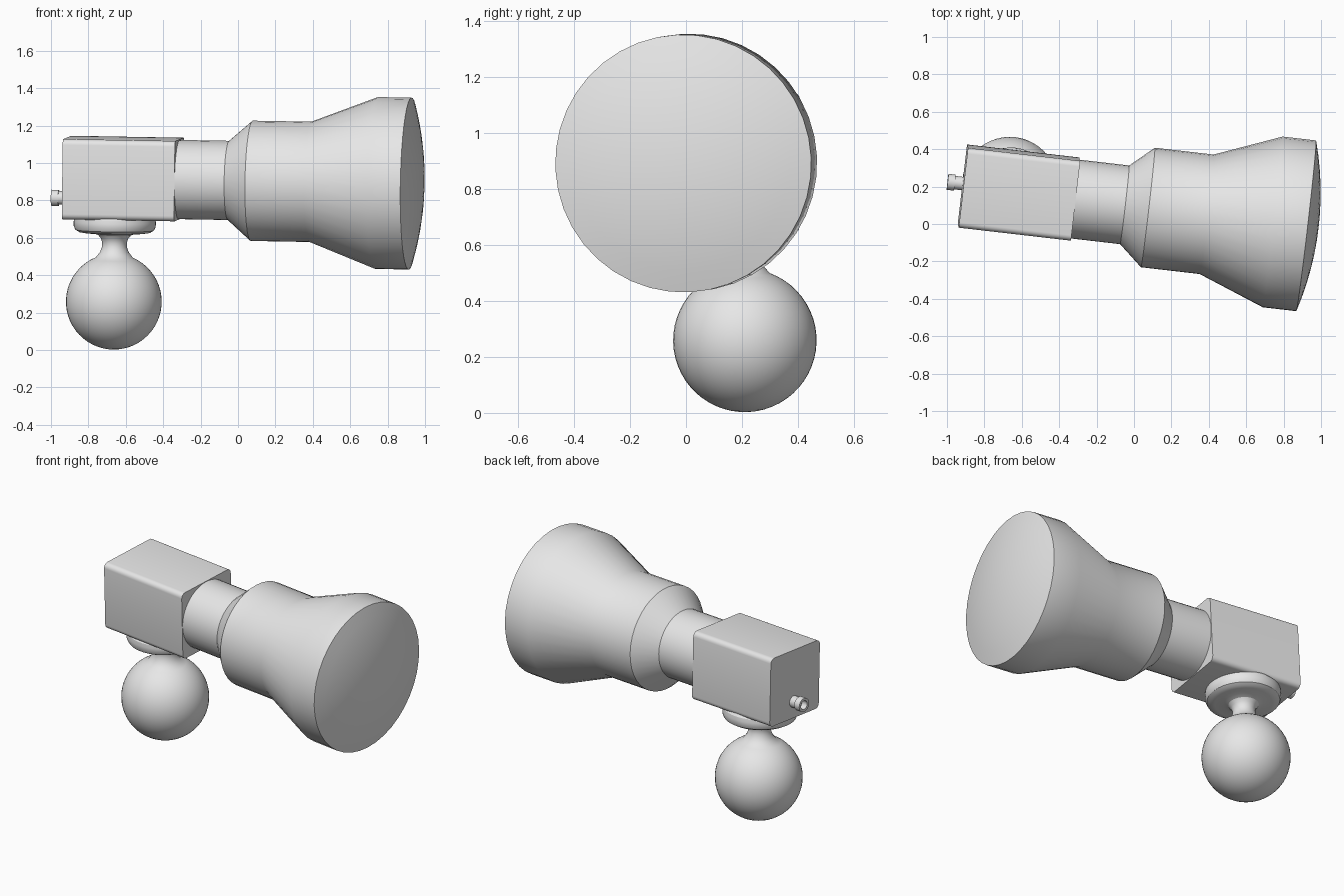
import bpy, bmesh
from math import sin, cos, pi, radians, asin
from mathutils import Matrix

if "Cube" in bpy.data.objects:
    bpy.data.objects.remove(bpy.data.objects["Cube"], do_unlink=True)

grey = bpy.data.materials.new("light grey")
grey.use_nodes = True
grey.diffuse_color = (0.8, 0.8, 0.8, 1)
grey.node_tree.nodes["Principled BSDF"].inputs["Base Color"].default_value = (0.8, 0.8, 0.8, 1)

# Slightly turned, dipped and rolled frame of the whole camera, centred in the body
FRAME = (Matrix.Translation((-0.615, 0.168, 0.917))
         @ Matrix.Rotation(radians(-6.6), 4, 'Z')
         @ Matrix.Rotation(radians(1.0), 4, 'Y')
         @ Matrix.Rotation(radians(2.7), 4, 'X'))
ALONG_X = Matrix.Rotation(pi / 2, 4, 'Y')


def finish(name, bm, local):
    bmesh.ops.recalc_face_normals(bm, faces=bm.faces)
    mesh = bpy.data.meshes.new(name)
    bm.to_mesh(mesh)
    bm.free()
    mesh.materials.append(grey)
    obj = bpy.data.objects.new(name, mesh)
    bpy.context.collection.objects.link(obj)
    obj.matrix_world = FRAME @ local
    bpy.ops.object.select_all(action='DESELECT')
    obj.select_set(True)
    bpy.context.view_layer.objects.active = obj
    bpy.ops.object.shade_smooth_by_angle(angle=radians(30))
    return obj


def revolve(name, profile, local, sides):
    """Turn a (radius, height) profile around local z; radius 0 makes a pole."""
    bm = bmesh.new()
    rings = []
    for r, z in profile:
        count = sides if r > 0 else 1
        rings.append([bm.verts.new((r * cos(2 * pi * i / sides), r * sin(2 * pi * i / sides), z))
                      for i in range(count)])
    for a, b in zip(rings, rings[1:]):
        for i in range(sides):
            j = (i + 1) % sides
            quad = [a[i % len(a)], a[j % len(a)], b[j % len(b)], b[i % len(b)]]
            bm.faces.new(list(dict.fromkeys(quad)))
    return finish(name, bm, local)


# Body: box with rounded long edges
bm = bmesh.new()
bmesh.ops.create_cube(bm, size=1, matrix=Matrix.Diagonal((0.604, 0.43, 0.43, 1)))
long_edges = [e for e in bm.edges if abs(e.verts[0].co.x - e.verts[1].co.x) > 0.1]
bmesh.ops.bevel(bm, geom=long_edges, offset=0.03, segments=5, profile=0.5, affect='EDGES')
finish("camera_body", bm, Matrix.Identity(4))

# Barrel between body and hood
revolve("lens_barrel", [(0, 0.25), (0.212, 0.25), (0.212, 0.6), (0, 0.6)], ALONG_X, 40)

# Flared hood with a gently domed front glass
RIM, RISE, FRONT = 0.46, 0.067, 1.546
dome_radius = (RIM ** 2 + RISE ** 2) / (2 * RISE)
half_angle = asin(RIM / dome_radius)
dome = [(dome_radius * sin(half_angle * k / 6),
         FRONT + RISE - dome_radius * (1 - cos(half_angle * k / 6))) for k in range(5, -1, -1)]
revolve("lens_hood", [(0, 0.569), (0.212, 0.569), (0.322, 0.694), (0.322, 1.01),
                      (RIM, 1.366), (RIM, FRONT)] + dome, ALONG_X, 40)

# Cable socket on the back, hollow at its end
revolve("rear_socket", [(0, -0.28), (0.036, -0.28), (0.036, -0.345), (0.043, -0.345),
                        (0.043, -0.384), (0.027, -0.384), (0.027, -0.345), (0, -0.345)],
        Matrix.Translation((0, 0.008, -0.11)) @ ALONG_X, 24)

# Ball mount: rounded flange, thin waist and ball
BALL, BALL_Z = 0.256, -0.66
flange = [(0, -0.2), (0.205, -0.2), (0.217, -0.215), (0.22, -0.235), (0.219, -0.258),
          (0.21, -0.277), (0.19, -0.289), (0.165, -0.293), (0.115, -0.295), (0.088, -0.304),
          (0.073, -0.322), (0.066, -0.345), (0.067, -0.368), (0.077, -0.395)]
start = asin(0.1 / BALL)
ball = [(BALL * sin(a), BALL_Z + BALL * cos(a))
        for a in (start + (pi - start) * k / 24 for k in range(24))]
revolve("ball_mount", flange + ball + [(0, BALL_Z - BALL)],
        Matrix.Translation((-0.042, 0.005, 0)), 48)
